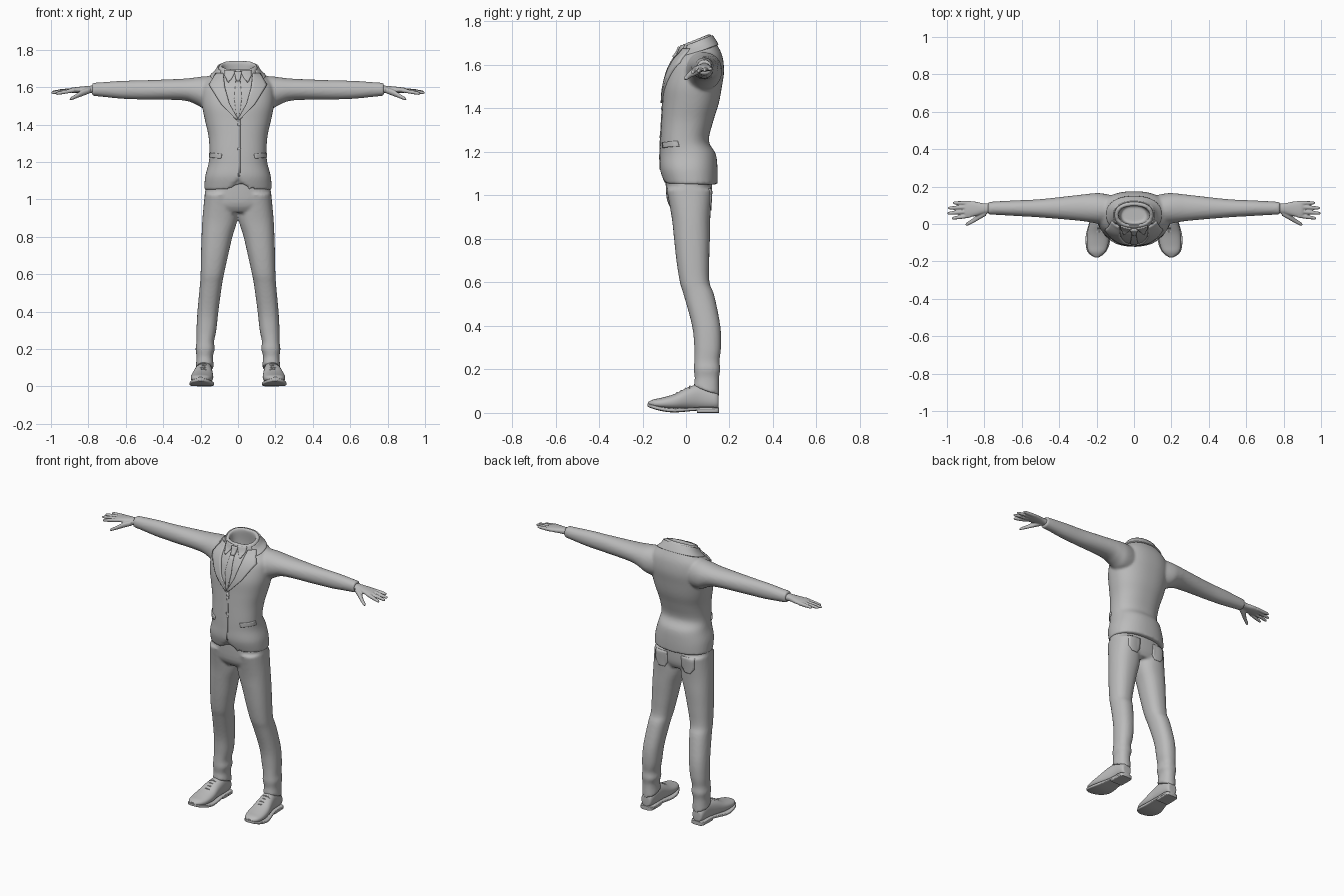
import bpy, bmesh, math
from mathutils import Vector
from mathutils.bvhtree import BVHTree

default = bpy.data.objects.get("Cube")
if default:
    bpy.data.objects.remove(default, do_unlink=True)

cloth = bpy.data.materials.new("grey cloth")
cloth.diffuse_color = (0.5, 0.5, 0.5, 1)
cloth.use_nodes = True
cloth.node_tree.nodes["Principled BSDF"].inputs["Base Color"].default_value = (0.5, 0.5, 0.5, 1)


def finish(name, bm):
    """Turn a bmesh into a smooth shaded, coloured object."""
    bmesh.ops.recalc_face_normals(bm, faces=bm.faces)
    mesh = bpy.data.meshes.new(name)
    bm.to_mesh(mesh)
    bm.free()
    mesh.materials.append(cloth)
    obj = bpy.data.objects.new(name, mesh)
    bpy.context.collection.objects.link(obj)
    bpy.ops.object.select_all(action="DESELECT")
    obj.select_set(True)
    bpy.context.view_layer.objects.active = obj
    bpy.ops.object.shade_smooth_by_angle(angle=math.radians(45))
    return obj


def spline(keys, steps):
    """Catmull-Rom interpolation through rows of numbers."""
    rows = []
    for i in range(len(keys) - 1):
        four = keys[max(i - 1, 0)], keys[i], keys[i + 1], keys[min(i + 2, len(keys) - 1)]
        for k in range(steps):
            t = k / steps
            rows.append([b + t * (c - a + t * (2 * a - 5 * b + 4 * c - d + t * (3 * b - a - 3 * c + d))) / 2
                         for a, b, c, d in zip(*four)])
    return rows + [list(keys[-1])]


def loft(bm, axis, keys, side=1, steps=4, sides=32, power=2.3, arc=None):
    """Skin rings (position, low a, high a, low b, high b, tilt) set along an axis."""
    rings = []
    start, end = arc or (0, 2 * math.pi)
    count = sides + 1 if arc else sides
    for pos, a0, a1, b0, b1, tilt in spline(keys, steps):
        ring = []
        for i in range(count):
            angle = start + (end - start) * i / sides
            ca, sa = math.cos(angle), math.sin(angle)
            u = math.copysign(abs(ca) ** (2 / power), ca) * (a1 - a0) / 2
            v = math.copysign(abs(sa) ** (2 / power), sa) * (b1 - b0) / 2
            a, b, p = u + (a0 + a1) / 2, v + (b0 + b1) / 2, pos + tilt * v
            co = {"x": (p, a, b), "y": (a, p, b), "z": (a, b, p)}[axis]
            ring.append(bm.verts.new((co[0] * side, co[1], co[2])))
        rings.append(ring)
    for low, high in zip(rings, rings[1:]):
        for i in range(sides):
            j = (i + 1) % count
            bm.faces.new((low[i], low[j], high[j], high[i]))
    if not arc:
        bm.faces.new(rings[0])
        bm.faces.new(rings[-1])
    return bm


def blend(obj, voxel):
    """Fuse overlapping volumes into one soft skin."""
    remesh = obj.modifiers.new("fuse", "REMESH")
    remesh.mode, remesh.voxel_size, remesh.use_smooth_shade = "VOXEL", voxel, True
    smooth = obj.modifiers.new("soften", "SMOOTH")
    smooth.factor, smooth.iterations = 0.5, 4
    depsgraph = bpy.context.evaluated_depsgraph_get()
    return BVHTree.FromObject(obj, depsgraph)


def patch(name, skin, inner, outer, height, side=1, facing=-1, columns=6):
    """Lay a thin panel between two (x, z) edges onto a skin."""
    bm = bmesh.new()
    grid = []
    for (xa, za), (xb, zb) in zip(spline_line(inner), spline_line(outer)):
        row = []
        for c in range(columns + 1):
            t = c / columns
            x, z = side * (xa + (xb - xa) * t), za + (zb - za) * t
            hit = skin.ray_cast(Vector((x, facing, z)), Vector((0, -facing, 0)))[0]
            if hit is None:
                hit = skin.find_nearest(Vector((x, facing * 0.05, z)))[0]
            row.append(bm.verts.new(hit))
        grid.append(row)
    for low, high in zip(grid, grid[1:]):
        for c in range(columns):
            bm.faces.new((low[c], low[c + 1], high[c + 1], high[c]))
    obj = finish(name, bm)
    solid = obj.modifiers.new("thickness", "SOLIDIFY")
    solid.thickness, solid.offset = 2 * height, 0
    return obj


def spline_line(points, steps=5):
    """Straight subdivision of a polyline."""
    line = []
    for (x, z), (u, w) in zip(points, points[1:]):
        line += [(x + (u - x) * k / steps, z + (w - z) * k / steps) for k in range(steps)]
    return line + [points[-1]]


# Jacket: torso with open neck, both sleeves, cutaway front hem
body = [(1.05, .18, -.1, .145, 0), (1.12, .176, -.12, .145, 0), (1.19, .158, -.12, .137, 0),
        (1.25, .152, -.118, .105, 0), (1.34, .158, -.113, .125, 0), (1.42, .176, -.108, .15, 0),
        (1.5, .192, -.103, .165, 0), (1.57, .195, -.085, .175, 0), (1.62, .185, -.07, .168, .15),
        (1.655, .15, -.058, .147, .3), (1.685, .112, -.035, .128, .4), (1.715, .1, -.02, .112, .4),
        (1.713, .084, -.004, .096, .4), (1.65, .08, 0, .1, .3), (1.59, .07, 0, .1, 0)]
bm = loft(bmesh.new(), "z", [(z, -w, w, f, b, t) for z, w, f, b, t in body], sides=64)
for v in bm.verts:
    if v.co.y < 0 and v.co.z < 1.12:
        v.co.z = max(v.co.z, 1.05 + 0.06 * max(0, 1 - abs(v.co.x) / 0.06))
sleeve = [(.1, .0, .15, 1.48, 1.66, 0), (.18, .0, .165, 1.485, 1.658, 0), (.23, .008, .163, 1.51, 1.652, 0),
          (.3, .018, .155, 1.53, 1.645, 0), (.5, .035, .133, 1.534, 1.637, 0), (.62, .042, .127, 1.538, 1.634, 0),
          (.72, .048, .122, 1.548, 1.627, 0), (.78, .05, .118, 1.554, 1.623, 0)]
for side in (1, -1):
    loft(bm, "x", sleeve, side, power=2.1)
jacket = finish("jacket", bm)
jacket_skin = blend(jacket, 0.008)

# Trousers: hips and two legs
bm = loft(bmesh.new(), "z", [(.93, -.15, .15, -.06, .1, 0), (.98, -.178, .178, -.088, .118, 0),
                             (1.1, -.17, .17, -.095, .12, 0)], sides=48)
leg = [(1.03, .01, .178, -.09, .12, 0), (.9, .003, .19, -.066, .112, 0), (.8, .03, .195, -.055, .11, 0),
       (.7, .053, .198, -.044, .107, 0), (.6, .075, .2, -.028, .108, 0), (.54, .086, .204, -.01, .13, 0),
       (.4, .105, .217, .028, .158, 0), (.3, .116, .222, .038, .161, 0), (.24, .128, .222, .038, .154, 0),
       (.2, .124, .227, .036, .158, 0), (.16, .134, .222, .04, .152, 0), (.1, .128, .226, .035, .154, -.35)]
for side in (1, -1):
    loft(bm, "z", leg, side)
trousers = finish("trousers", bm)
trouser_skin = blend(trousers, 0.008)

# Jacket collar wrapped round the back of the neck
collar = loft(bmesh.new(), "z", [(1.662, -.148, .148, -.05, .15, .32), (1.685, -.124, .124, -.036, .137, .36),
                                 (1.708, -.11, .11, -.026, .122, .4)], arc=(-.6, math.pi + .6))
finish("jacket_collar", collar).modifiers.new("thickness", "SOLIDIFY").thickness = 0.008

# Tie, front seam and buttons
patch("tie", jacket_skin, [(-.012, 1.63), (-.02, 1.54), (-.006, 1.43)], [(.012, 1.63), (.02, 1.54), (.006, 1.43)], .007)
patch("tie_knot", jacket_skin, [(-.02, 1.68), (-.01, 1.63)], [(.02, 1.68), (.01, 1.63)], .014)
patch("front_edge", jacket_skin, [(0, 1.43), (0, 1.12)], [(.012, 1.43), (.012, 1.12)], .003)
for height in (1.4, 1.27):
    bm = bmesh.new()
    bmesh.ops.create_uvsphere(bm, u_segments=16, v_segments=8, radius=0.009)
    spot = jacket_skin.ray_cast(Vector((.006, -1, height)), Vector((0, 1, 0)))[0]
    for v in bm.verts:
        v.co = Vector((v.co.x, v.co.y * 0.6, v.co.z)) + spot
    finish("button", bm)

fingers = {"index_finger": (.045, .03, .975, 1.565), "middle_finger": (.068, .057, .998, 1.57),
           "ring_finger": (.092, .085, .995, 1.575), "little_finger": (.112, .113, .968, 1.58)}
palm = [(.75, .058, .11, 1.568, 1.61, 0), (.8, .056, .11, 1.57, 1.607, 0), (.85, .042, .12, 1.57, 1.602, 0),
        (.89, .036, .122, 1.57, 1.597, 0), (.905, .042, .116, 1.575, 1.592, 0)]
shoe = [(.15, .165, .195, .03, .07, 0), (.14, .145, .215, .018, .1, 0), (.07, .138, .222, .015, .13, 0),
        (.01, .136, .236, .015, .118, 0), (-.05, .132, .25, .014, .088, 0), (-.11, .138, .252, .018, .07, 0),
        (-.15, .155, .242, .024, .062, 0), (-.174, .185, .215, .034, .05, 0)]
sole = [(.152, .155, .205, .012, .024, 0), (.13, .135, .225, .01, .026, 0), (.05, .135, .228, .01, .026, 0),
        (-.05, .127, .256, .002, .022, 0), (-.11, .132, .258, .008, .028, 0), (-.155, .155, .245, .02, .038, 0),
        (-.178, .188, .212, .03, .044, 0)]
heel = [(.152, .15, .21, 0, .022, 0), (.135, .137, .223, 0, .022, 0), (.05, .137, .226, 0, .022, 0)]

for side, label in ((1, "left"), (-1, "right")):
    # Lapels, shirt collar points and pocket flaps
    patch(label + "_lapel", jacket_skin, [(.078, 1.672), (.07, 1.6), (.045, 1.51), (0, 1.432)],
          [(.115, 1.67), (.152, 1.61), (.09, 1.51), (.008, 1.424)], .009, side)
    patch(label + "_shirt_collar", jacket_skin, [(.012, 1.685), (.03, 1.65), (.05, 1.625)],
          [(.07, 1.69), (.07, 1.66), (.056, 1.627)], .007, side)
    patch(label + "_pocket_flap", jacket_skin, [(.085, 1.242), (.09, 1.218)], [(.148, 1.25), (.15, 1.225)], .006, side)
    patch(label + "_back_pocket", trouser_skin, [(.05, 1.03), (.05, .96), (.07, .93)],
          [(.135, 1.03), (.135, .96), (.11, .93)], .003, side, facing=1)

    # Hand with four fingers and a thumb
    bm = loft(bmesh.new(), "x", palm, side)
    for base, tip, reach, drop in fingers.values():
        keys = []
        for t, r in ((0, .011), (.5, .0105), (.92, .008), (1, .003)):
            y, z = base + (tip - base) * t, 1.584 + (drop - 1.584) * t
            keys.append((.875 + (reach - .875) * t, y - r, y + r, z - r, z + r, 0))
        loft(bm, "x", keys, side, sides=12)
    thumb = [(.79, .045, .085, 1.568, 1.6, 0), (.83, .022, .06, 1.553, 1.587, 0),
             (.865, .002, .028, 1.54, 1.564, 0), (.893, -.01, .01, 1.53, 1.547, 0), (.9, -.007, .004, 1.533, 1.54, 0)]
    loft(bm, "x", thumb, side, sides=16)
    blend(finish(label + "_hand", bm), 0.004)

    # Shoe with sole, heel and laces
    finish(label + "_shoe", loft(bmesh.new(), "y", shoe, side))
    finish(label + "_sole", loft(bmesh.new(), "y", sole, side, power=5))
    finish(label + "_heel", loft(bmesh.new(), "y", heel, side, power=6))
    for n in range(4):
        y, z = .018 - .02 * n, .118 - .01 * n
        lace = [(.16, y - .004, y + .004, z - .012, z - .002, 0), (.186, y - .004, y + .004, z - .002, z + .008, 0),
                (.214, y - .004, y + .004, z - .012, z - .002, 0)]
        finish(label + "_lace", loft(bmesh.new(), "x", lace, side, sides=8))
